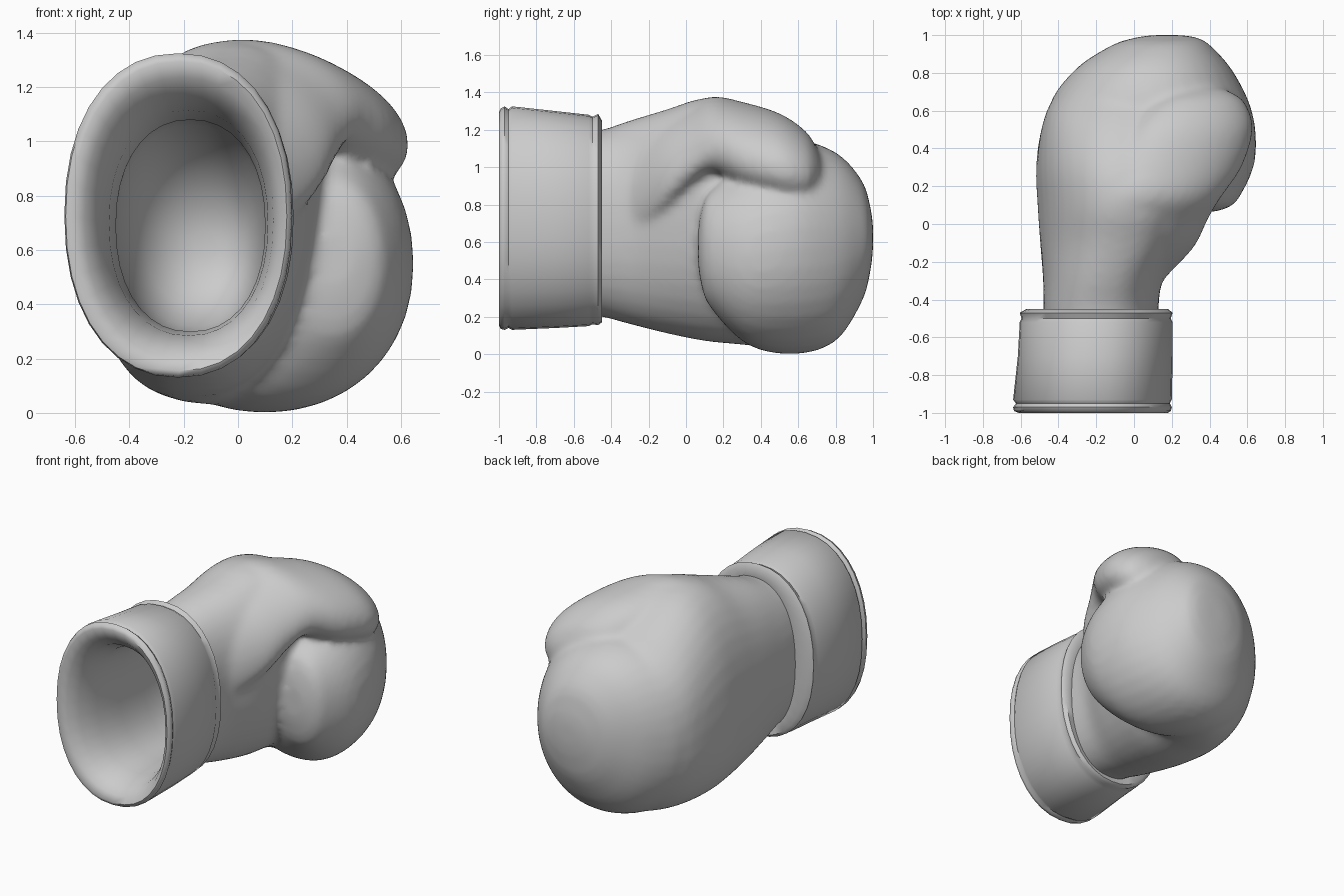
import bpy, bmesh
from math import cos, sin, pi, radians, copysign


def spline(rows, steps):
    """Catmull-Rom interpolation of section rows."""
    out = []
    for i in range(len(rows) - 1):
        a, b, c, d = rows[max(i - 1, 0)], rows[i], rows[i + 1], rows[min(i + 2, len(rows) - 1)]
        for s in range(steps):
            t = s / steps
            out.append([0.5 * (2 * q + (r - p) * t + (2 * p - 5 * q + 4 * r - u) * t * t
                               + (3 * q - p - 3 * r + u) * t ** 3)
                        for p, q, r, u in zip(a, b, c, d)])
    return out + [rows[-1]]


def loft(name, rows, steps=1, power=2.0, droop=0.0, cap_start=True, sides=36):
    """Skin oval rings; each row is (y, x min, x max, z min, z max[, lean])."""
    bm = bmesh.new()
    rings = []
    for y, x0, x1, z0, z1, *lean in spline(rows, steps):
        ring = []
        for k in range(sides):
            a = 2 * pi * k / sides
            dx = copysign(abs(cos(a)) ** (2 / power), cos(a)) * (x1 - x0) / 2
            dz = copysign(abs(sin(a)) ** (2 / power), sin(a)) * (z1 - z0) / 2
            ring.append(bm.verts.new(((x0 + x1) / 2 + dx + sum(lean) * dz, y,
                                      (z0 + z1) / 2 + dz - droop * dx)))
        rings.append(ring)
    for r, q in zip(rings, rings[1:]):
        for k in range(sides):
            n = (k + 1) % sides
            bm.faces.new((r[k], r[n], q[n], q[k]))
    bm.faces.new(rings[-1])
    if cap_start:
        bm.faces.new(rings[0])
    bmesh.ops.recalc_face_normals(bm, faces=bm.faces)
    me = bpy.data.meshes.new(name)
    bm.to_mesh(me)
    bm.free()
    ob = bpy.data.objects.new(name, me)
    bpy.context.collection.objects.link(ob)
    return ob


def select(obs):
    bpy.ops.object.select_all(action='DESELECT')
    for o in obs:
        o.select_set(True)
    bpy.context.view_layer.objects.active = obs[0]


# Palm and back of the hand
palm = loft("glove_hand", [
    (-0.60, -0.48, 0.13, 0.22, 1.18, 0.00),
    (-0.45, -0.48, 0.13, 0.20, 1.20, 0.00),
    (-0.30, -0.48, 0.15, 0.16, 1.25, 0.04),
    (-0.10, -0.49, 0.24, 0.11, 1.31, 0.09),
    (0.10, -0.50, 0.30, 0.07, 1.37, 0.11),
    (0.30, -0.51, 0.31, 0.05, 1.34, 0.10),
    (0.50, -0.49, 0.38, 0.03, 1.23, 0.05),
    (0.66, -0.43, 0.50, 0.04, 1.11, 0.00),
    (0.84, -0.27, 0.42, 0.15, 1.02, 0.00),
    (0.92, -0.10, 0.30, 0.35, 0.85, 0.00)], 4, 2.3)

# Curled fingers
fist = loft("fingers", [
    (0.065, 0.28, 0.42, 0.48, 0.66),
    (0.08, 0.22, 0.48, 0.38, 0.76),
    (0.13, 0.12, 0.55, 0.25, 0.87),
    (0.33, -0.25, 0.64, 0.05, 1.03),
    (0.58, -0.45, 0.63, 0.00, 1.14),
    (0.80, -0.33, 0.53, 0.07, 1.08),
    (0.94, -0.13, 0.41, 0.28, 0.93),
    (0.985, 0.00, 0.34, 0.44, 0.79),
    (1.00, 0.10, 0.25, 0.56, 0.69)], 4, 2.1)

# Thumb growing out of the hand and folding over the fingers
thumb = loft("thumb", [
    (-0.42, -0.25, 0.06, 0.55, 1.00),
    (-0.28, -0.25, 0.17, 0.60, 1.13),
    (-0.12, -0.25, 0.32, 0.75, 1.24),
    (0.02, -0.22, 0.39, 0.90, 1.31),
    (0.14, -0.18, 0.46, 0.99, 1.36),
    (0.30, -0.12, 0.57, 0.92, 1.33),
    (0.50, -0.02, 0.63, 0.87, 1.27),
    (0.64, 0.10, 0.59, 0.86, 1.18),
    (0.70, 0.22, 0.51, 0.91, 1.09),
    (0.72, 0.32, 0.44, 0.97, 1.03)], 4, 2.1, droop=0.25)

# Fuse the hand parts into one padded skin, then open it at the wrist
select([palm, fist, thumb])
bpy.ops.object.join()
rm = palm.modifiers.new("fuse", 'REMESH')
rm.mode, rm.voxel_size = 'VOXEL', 0.022
sm = palm.modifiers.new("soften", 'SMOOTH')
sm.factor, sm.iterations = 0.5, 10
for m in ("fuse", "soften"):
    bpy.ops.object.modifier_apply(modifier=m)
bm = bmesh.new()
bm.from_mesh(palm.data)
bmesh.ops.bisect_plane(bm, geom=bm.verts[:] + bm.edges[:] + bm.faces[:],
                       plane_co=(0, -0.47, 0), plane_no=(0, 1, 0), clear_inner=True)
bm.to_mesh(palm.data)
bm.free()
bpy.ops.object.shade_smooth()

# Cuff: outer band with piping, thick rolled lip and a tapering hand pocket
cuff = loft("cuff", [
    (-0.46, -0.47, 0.12, 0.21, 1.19),
    (-0.45, -0.57, 0.18, 0.17, 1.25),
    (-0.47, -0.605, 0.205, 0.155, 1.285),
    (-0.50, -0.595, 0.195, 0.16, 1.27),
    (-0.52, -0.605, 0.205, 0.15, 1.28),
    (-0.70, -0.615, 0.205, 0.14, 1.30),
    (-0.93, -0.64, 0.20, 0.13, 1.325),
    (-0.95, -0.625, 0.19, 0.14, 1.31),
    (-0.97, -0.64, 0.20, 0.13, 1.325),
    (-0.99, -0.635, 0.195, 0.135, 1.315),
    (-1.00, -0.61, 0.18, 0.155, 1.295),
    (-0.98, -0.565, 0.155, 0.20, 1.235),
    (-0.92, -0.52, 0.13, 0.25, 1.17),
    (-0.80, -0.475, 0.11, 0.285, 1.115),
    (-0.60, -0.45, 0.10, 0.30, 1.08),
    (-0.35, -0.45, 0.10, 0.29, 1.08),
    (-0.10, -0.44, 0.10, 0.29, 1.06),
    (0.08, -0.40, 0.08, 0.32, 0.98),
    (0.20, -0.34, 0.05, 0.39, 0.88),
    (0.27, -0.25, 0.00, 0.48, 0.76),
    (0.29, -0.17, -0.08, 0.57, 0.67)], 1, 2.2, cap_start=False)
select([cuff])
bpy.ops.object.shade_smooth_by_angle(angle=radians(50))
